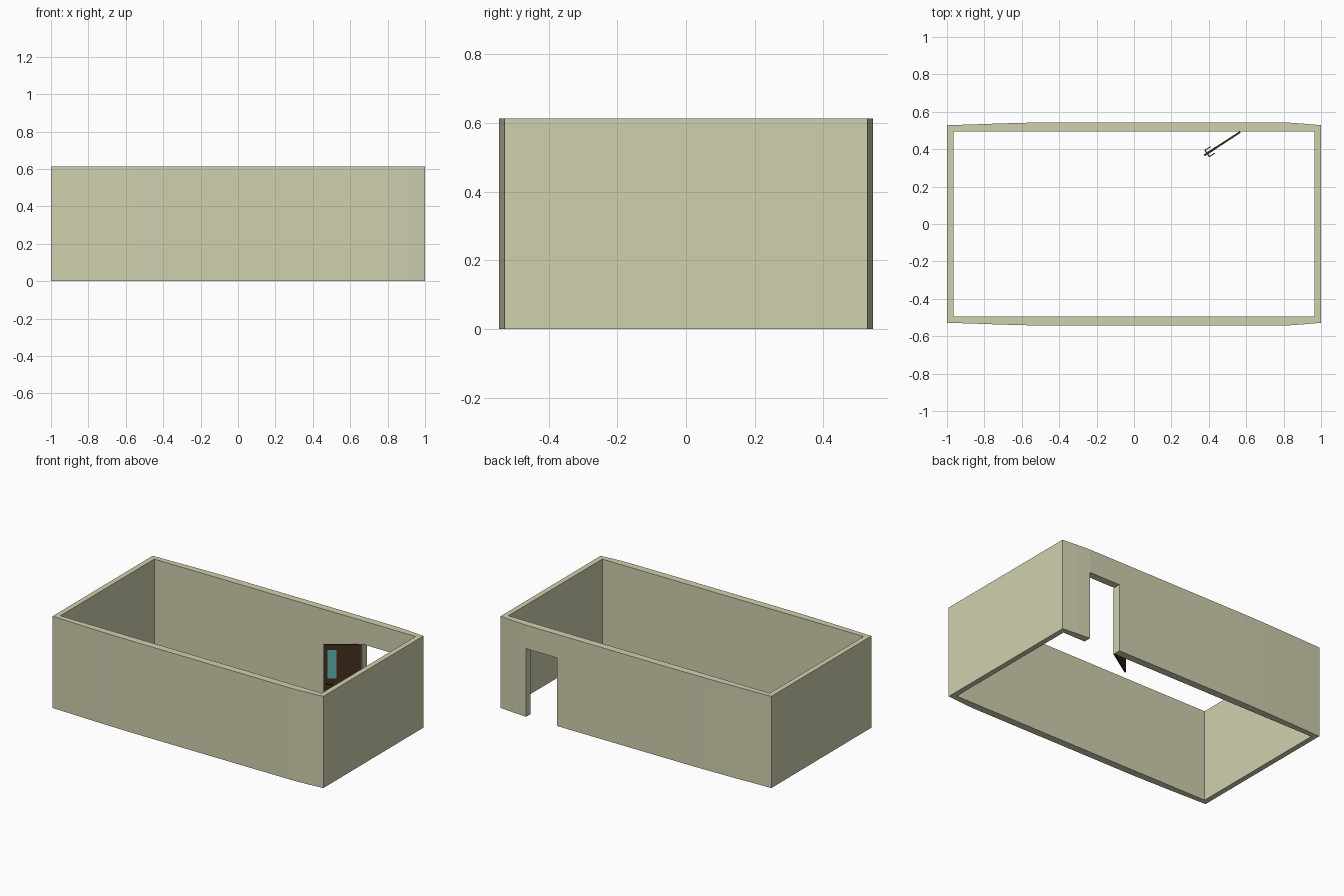
import bpy, bmesh, math
from mathutils import Vector

if "Cube" in bpy.data.objects:
    bpy.data.objects.remove(bpy.data.objects["Cube"])

H = 0.612


def material(name, rgb):
    m = bpy.data.materials.new(name)
    m.diffuse_color = (*rgb, 1)
    m.use_nodes = True
    m.node_tree.nodes["Principled BSDF"].inputs["Base Color"].default_value = m.diffuse_color
    return m


def add_object(name, bm, mat=None):
    me = bpy.data.meshes.new(name)
    bmesh.ops.recalc_face_normals(bm, faces=bm.faces)
    bm.to_mesh(me)
    bm.free()
    ob = bpy.data.objects.new(name, me)
    bpy.context.collection.objects.link(ob)
    if mat:
        me.materials.append(mat)
    return ob


def box(name, lo, hi, mat=None, parent=None):
    lo, hi = Vector(lo), Vector(hi)
    bm = bmesh.new()
    bmesh.ops.create_cube(bm, size=1)
    for v in bm.verts:
        v.co = (lo + hi) / 2 + v.co * (hi - lo)
    ob = add_object(name, bm, mat)
    ob.parent = parent
    return ob


plaster = material("plaster", (0.63, 0.63, 0.43))
wood = material("dark_wood", (0.055, 0.028, 0.011))
glass = material("teal_glass", (0.12, 0.46, 0.46))
metal = material("handle_dark", (0.04, 0.025, 0.015))

# Walls: gently bowed outer outline, straight inner outline
side = [(-1, .528), (-.85, .533), (-.7, .538), (-.55, .542), (-.4, .544),
        (.8, .544), (.9, .537), (1, .528)]
outer = [(x, -y) for x, y in side] + list(reversed(side))
inner = [(max(-.965, min(.965, x)), math.copysign(.495, y)) for x, y in outer]

bm = bmesh.new()
rings = [[bm.verts.new((x, y, z)) for x, y in ring]
         for ring, z in ((outer, 0), (outer, H), (inner, H), (inner, 0))]
n = len(outer)
for r in range(4):
    a, b = rings[r], rings[(r + 1) % 4]
    for i in range(n):
        j = (i + 1) % n
        bm.faces.new((a[i], a[j], b[j], b[i]))
walls = add_object("walls", bm, plaster)

# Doorway cut through the back wall
cutter = box("doorway_cutter", (.57, .4, -.1), (.8, .7, .455), plaster)
cut = walls.modifiers.new("doorway", 'BOOLEAN')
cut.object = cutter
cut.operation = 'DIFFERENCE'
cut.solver = 'EXACT'
bpy.context.view_layer.objects.active = walls
bpy.ops.object.modifier_apply(modifier=cut.name)
bpy.data.objects.remove(cutter)

# Open door, built along +x from the hinge and swung inward
hinge = bpy.data.objects.new("door_hinge", None)
bpy.context.collection.objects.link(hinge)
hinge.location = (.568, .492, 0)
hinge.rotation_euler.z = math.radians(180 + 33)
T = .005
box("door_leaf", (0, -T, .002), (.23, T, .452), wood, hinge)
box("door_window", (.152, -T - .001, .225), (.205, T + .001, .415), glass, hinge)

# Lever handle on both faces
box("handle_spindle", (.208, -.022, .19), (.214, .022, .196), metal, hinge)
for s, label in ((-1, "inner"), (1, "outer")):
    ys = sorted((s * .018, s * .023))
    box(label + "_handle_lever", (.175, ys[0], .19), (.214, ys[1], .196), metal, hinge)
